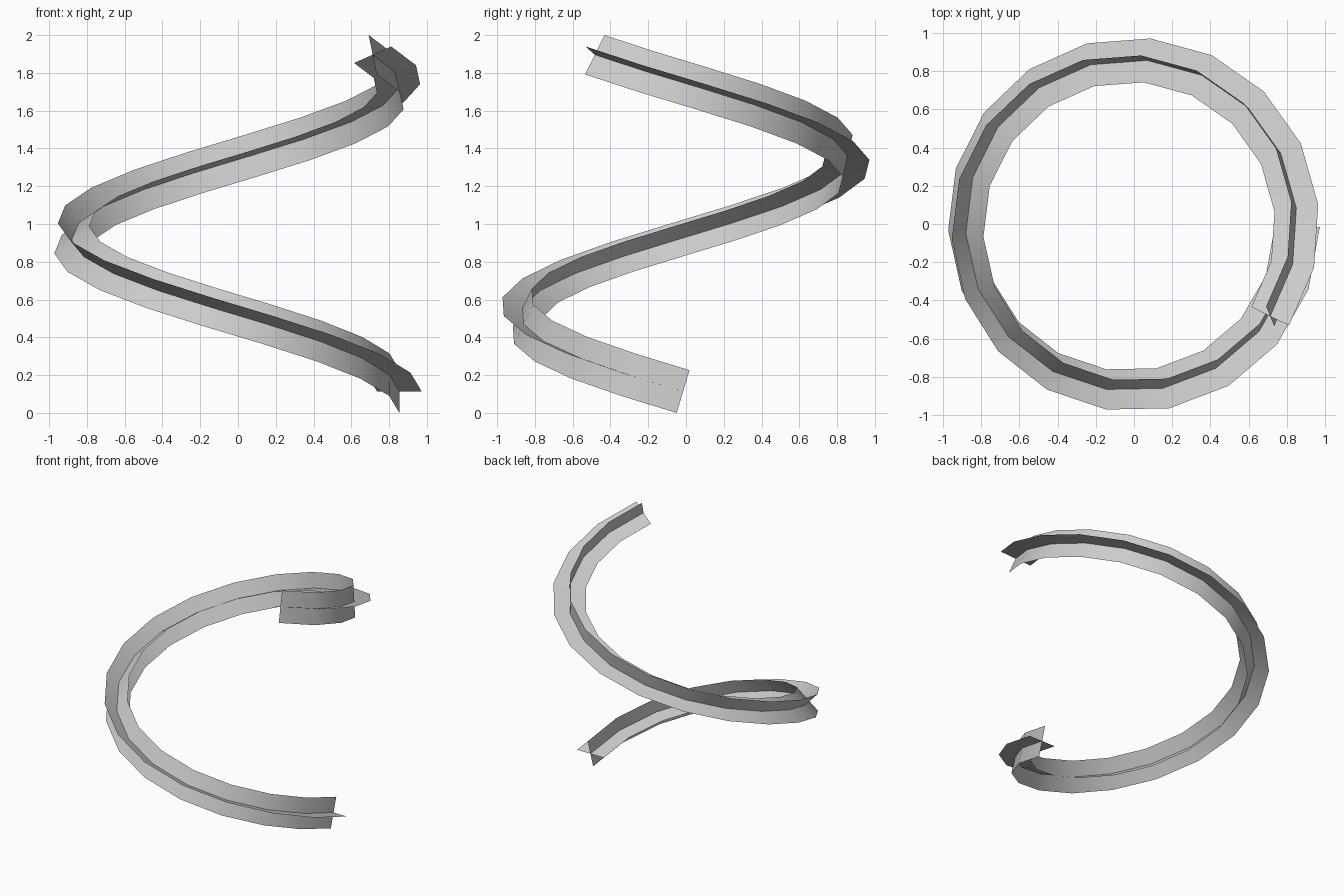
import bpy
from math import sin, cos, atan2, radians
from mathutils import Vector

cube = bpy.data.objects.get("Cube")
if cube:
    bpy.data.objects.remove(cube, do_unlink=True)

RADIUS = 0.868
HALF_WIDTH = 0.118
RISE = 1.783
START = radians(-0.5)
SWEEP = radians(392.7)
SEGMENTS = 20

grey = bpy.data.materials.new("light grey")
grey.use_nodes = True
colour = (0.604, 0.604, 0.604, 1)
grey.diffuse_color = colour
grey.node_tree.nodes["Principled BSDF"].inputs["Base Color"].default_value = colour

slope = atan2(RISE, RADIUS * SWEEP)


def strip_edges(roll):
    """Edge point pairs of a ribbon that winds upward and rolls as it goes."""
    points = []
    for i in range(SEGMENTS + 1):
        turn = SWEEP * i / SEGMENTS
        a = START - turn
        outward = Vector((cos(a), sin(a), 0))
        forward = Vector((sin(a), -cos(a), 0))
        up = Vector((0, 0, cos(slope))) - forward * sin(slope)
        centre = outward * RADIUS + Vector((0, 0, RISE * i / SEGMENTS))
        # Natural twist of a frame carried along the spiral
        angle = roll + sin(slope) * turn
        across = (outward * cos(angle) + up * sin(angle)) * HALF_WIDTH
        points += [centre - across, centre + across]
    return points


# Two ribbons crossing at right angles along the same spiral
ribbons = {"flat_spiral_ribbon": strip_edges(0),
           "upright_spiral_ribbon": strip_edges(radians(90))}

# Centre the pair on the ground
everything = [p for pts in ribbons.values() for p in pts]
low = Vector([min(p[k] for p in everything) for k in range(3)])
high = Vector([max(p[k] for p in everything) for k in range(3)])
shift = Vector(((low.x + high.x) / 2, (low.y + high.y) / 2, low.z))

for name, pts in ribbons.items():
    faces = [(2 * i, 2 * i + 1, 2 * i + 3, 2 * i + 2) for i in range(SEGMENTS)]
    mesh = bpy.data.meshes.new(name)
    mesh.from_pydata([p - shift for p in pts], [], faces)
    mesh.materials.append(grey)
    for poly in mesh.polygons:
        poly.use_smooth = True
    obj = bpy.data.objects.new(name, mesh)
    bpy.context.collection.objects.link(obj)
